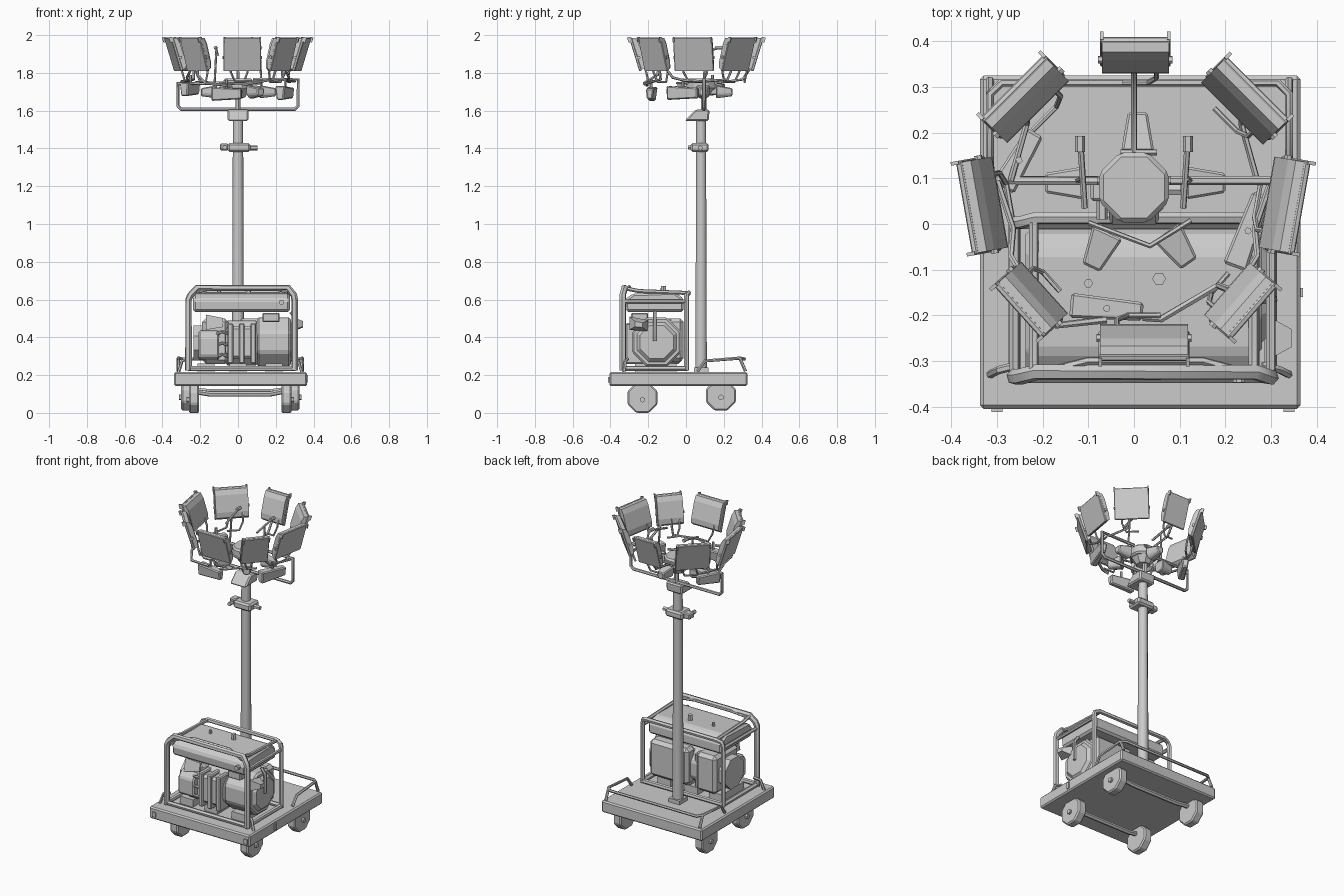
import bpy, bmesh
from math import radians, pi, sin, cos
from mathutils import Matrix, Vector


def finish(name, bm, mat=None, bevel=0, smooth=False):
    bmesh.ops.recalc_face_normals(bm, faces=bm.faces)
    me = bpy.data.meshes.new(name)
    bm.to_mesh(me)
    bm.free()
    ob = bpy.data.objects.new(name, me)
    bpy.context.collection.objects.link(ob)
    if mat:
        me.transform(mat)
    if bevel:
        m = ob.modifiers.new("bevel", 'BEVEL')
        m.width, m.segments = bevel, 1
    if smooth:
        for o in bpy.context.selected_objects:
            o.select_set(False)
        ob.select_set(True)
        bpy.context.view_layer.objects.active = ob
        bpy.ops.object.shade_smooth_by_angle(angle=radians(50))
    return ob


def box(name, x, y, z, bevel=0, mat=None):
    bm = bmesh.new()
    bmesh.ops.create_cube(bm, size=1)
    for v in bm.verts:
        v.co = [(r[0] + r[1]) / 2 + c * (r[1] - r[0]) for r, c in zip((x, y, z), v.co)]
    return finish(name, bm, mat, bevel)


def prism(name, profile, lo, hi, bevel=0, mat=None, inset=1.0):
    # profile is (y, z), extruded along x; inset narrows the far end
    bm = bmesh.new()
    cy = sum(p[0] for p in profile) / len(profile)
    cz = sum(p[1] for p in profile) / len(profile)
    a = [bm.verts.new((lo, *p)) for p in profile]
    b = [bm.verts.new((hi, cy + (p[0] - cy) * inset, cz + (p[1] - cz) * inset)) for p in profile]
    bm.faces.new(a)
    bm.faces.new(b)
    for i in range(len(a)):
        j = (i + 1) % len(a)
        bm.faces.new((a[i], a[j], b[j], b[i]))
    return finish(name, bm, mat, bevel)


def cyl(name, p, r, depth, axis='Z', n=8, r2=None, bevel=0, smooth=False):
    bm = bmesh.new()
    bmesh.ops.create_cone(bm, cap_ends=True, segments=n, radius1=r, radius2=r if r2 is None else r2, depth=depth)
    rot = {'Z': Matrix(), 'X': Matrix.Rotation(pi / 2, 4, 'Y'), 'Y': Matrix.Rotation(pi / 2, 4, 'X')}[axis]
    return finish(name, bm, Matrix.Translation(p) @ rot @ Matrix.Rotation(pi / n, 4, 'Z'), bevel, smooth)


def tube(name, pts, r, n=6):
    # mitred tube swept along a polyline
    P = [Vector(p) for p in pts]
    bm = bmesh.new()
    rings = []
    d = (P[1] - P[0]).normalized()
    u = d.orthogonal().normalized()
    for i, p in enumerate(P):
        d0 = (p - P[i - 1]).normalized() if i else d
        d1 = (P[i + 1] - p).normalized() if i < len(P) - 1 else d0
        t = (d0 + d1).normalized()
        u = (u - t * u.dot(t)).normalized()
        w = t.cross(u)
        rings.append([bm.verts.new(p + r * (u * cos(2 * pi * k / n) + w * sin(2 * pi * k / n))) for k in range(n)])
    for a, b in zip(rings, rings[1:]):
        for k in range(n):
            bm.faces.new((a[k], a[(k + 1) % n], b[(k + 1) % n], b[k]))
    bm.faces.new(rings[0])
    bm.faces.new(rings[-1])
    return finish(name, bm, smooth=True)


# Platform, wheels and axles
box("platform", (-0.338, 0.365), (-0.405, 0.325), (0.142, 0.216), 0.008)
for nm, y, z, half in (("front", -0.23, 0.08, 0.245), ("rear", 0.185, 0.092, 0.285)):
    for s in (-1, 1):
        x = 0.012 + s * half
        cyl(nm + "_wheel", (x, y, z), 0.087, 0.055, 'X', 8, bevel=0.008)
        cyl(nm + "_wheel_bolt", (x + s * 0.03, y, z - 0.01), 0.015, 0.02, 'X', 6)
    tube(nm + "_axle", [(-half, y, z + 0.035), (-0.15, y, z + 0.02), (0.17, y, z + 0.02), (half, y, z + 0.035)], 0.014)
for x in (-0.3, 0.34):
    box("bumper_nub", (x - 0.012, x + 0.012), (-0.412, -0.4), (0.16, 0.19))
box("side_latch", (0.355, 0.37), (-0.16, -0.14), (0.16, 0.2))

# Rear guard rail and front stubs
tube("guard_rail", [(-0.313, 0.06, 0.22), (-0.315, 0.1, 0.275), (-0.315, 0.285, 0.29), (-0.29, 0.31, 0.285),
                    (0.315, 0.31, 0.285), (0.34, 0.285, 0.29), (0.34, 0.1, 0.275), (0.338, 0.06, 0.22)], 0.009)
for s in (-1, 1):
    x = 0.012 + s * 0.328
    tube("guard_rail_leg", [(x, 0.285, 0.29), (x, 0.315, 0.22)], 0.009)
    tube("frame_stay", [(x, -0.33, 0.21), (x - s * 0.02, -0.32, 0.275), (x - s * 0.06, -0.31, 0.285)], 0.009)

# Generator frame
R = 0.016
for nm, y, top, r in (("front", -0.335, 0.662, 0.018), ("rear", 0.003, 0.635, 0.014)):
    tube("generator_%s_hoop" % nm, [(-0.262, y, 0.225), (-0.262, y, 0.6), (-0.25, y, 0.625), (-0.215, y + 0.01, top),
                                   (0.265, y + 0.01, top), (0.295, y, 0.625), (0.3, y, 0.6), (0.3, y, 0.225)], r)
    tube("generator_%s_sill" % nm, [(-0.262, y, 0.235), (0.3, y, 0.235)], 0.014)
for x in (-0.262, 0.3):
    tube("generator_side_sill", [(x, -0.335, 0.235), (x, 0.003, 0.235)], 0.014)
    tube("generator_side_rail", [(x, -0.335, 0.59), (x, 0.003, 0.59)], 0.011)
    xt = -0.22 if x < 0 else 0.262
    tube("generator_top_rail", [(xt, -0.325, 0.66), (xt, -0.25, 0.645), (xt, 0.003, 0.635)], 0.011)
tube("generator_carry_bar", [(-0.22, -0.33, 0.64), (-0.1, -0.3, 0.668), (0.15, -0.3, 0.668), (0.262, -0.33, 0.64)], 0.009)

# Fuel tank
prism("fuel_tank", [(-0.318, 0.535), (-0.325, 0.6), (-0.28, 0.632), (-0.06, 0.64), (-0.012, 0.605), (-0.012, 0.535)],
      -0.238, 0.275, 0.012)
cyl("fuel_cap", (0.055, -0.12, 0.653), 0.015, 0.035, 'Z', 6)
cyl("fuel_gauge", (-0.1, -0.13, 0.645), 0.01, 0.025, 'Z', 6)
cyl("panel_knob", (0.23, -0.335, 0.585), 0.014, 0.025, 'Y', 8)

# Engine and alternator
cyl("alternator", (0.19, -0.155, 0.375), 0.142, 0.18, 'X', 8, bevel=0.012)
cyl("alternator_cover", (0.283, -0.155, 0.375), 0.125, 0.03, 'X', 8, 0.095)
cyl("engine_drum", (0.02, -0.165, 0.37), 0.128, 0.17, 'X', 8, bevel=0.01)
box("engine_head", (-0.05, 0.09), (-0.31, -0.2), (0.285, 0.46), 0.015)
for x in (-0.055, 0.005, 0.065):
    box("cooling_fin", (x, x + 0.03), (-0.318, -0.05), (0.26, 0.475), 0.006)
box("engine_block", (-0.19, -0.05), (-0.26, -0.02), (0.26, 0.5), 0.02)
prism("carburettor", [(-0.3, 0.3), (-0.3, 0.4), (-0.27, 0.435), (-0.2, 0.435), (-0.2, 0.28), (-0.27, 0.28)], -0.21, -0.1, 0.008)
cyl("starter_cover", (-0.21, -0.15, 0.37), 0.1, 0.05, 'X', 8)
for z in (0.3, 0.36, 0.42):
    tube("fuel_pipe", [(-0.11, -0.28, z), (-0.085, -0.3, z + 0.01), (-0.05, -0.28, z)], 0.009)
prism("air_intake", [(-0.3, 0.44), (-0.28, 0.52), (-0.18, 0.5), (-0.18, 0.44)], -0.17, -0.08, inset=0.6)
box("muffler", (0.0, 0.27), (-0.1, -0.012), (0.27, 0.5), 0.02)
box("control_box", (0.13, 0.22), (-0.29, -0.2), (0.48, 0.53), 0.006)
tube("choke_lever", [(0.28, -0.165, 0.535), (0.305, -0.165, 0.5), (0.305, -0.165, 0.38)], 0.01)
prism("outlet_flap", [(-0.3, 0.44), (-0.3, 0.51), (-0.2, 0.49), (-0.2, 0.43)], 0.29, 0.345, inset=0.4)
for x in (-0.17, 0.0, 0.19):
    box("engine_mount", (x - 0.045, x + 0.045), (-0.27, -0.05), (0.214, 0.262))

# Mast with clamp collars
cyl("mast_foot", (0, 0.08, 0.225), 0.055, 0.03, 'Z', 4)
cyl("mast", (0, 0.08, 0.89), 0.032, 1.36, 'Z', 10, 0.027, smooth=True)
box("lower_collar", (-0.055, 0.065), (0.025, 0.12), (1.382, 1.428), 0.01)
box("collar_ear", (-0.095, -0.05), (0.05, 0.1), (1.39, 1.425), 0.006)
cyl("collar_knob", (0.083, 0.075, 1.403), 0.013, 0.04, 'X', 6)
cyl("collar_pin", (-0.07, 0.03, 1.405), 0.012, 0.04, 'Y', 6)
prism("upper_collar", [(-0.008, 1.545), (0.12, 1.545), (0.125, 1.605), (0.05, 1.605)], -0.055, 0.055, 0.008)
tube("mast_stem", [(0, 0.095, 1.59), (0, 0.095, 1.72)], 0.015)

# Light carrier frame and hub
tube("carrier_frame", [(-0.08, 0.095, 1.745), (-0.318, 0.095, 1.745), (-0.318, 0.095, 1.625), (-0.3, 0.095, 1.607),
                       (0.3, 0.095, 1.607), (0.318, 0.095, 1.625), (0.318, 0.095, 1.765), (0.08, 0.095, 1.765)], 0.01)
cyl("hub", (0, 0.08, 1.74), 0.083, 0.06, 'Z', 8, bevel=0.01)
cyl("hub_base", (0, 0.08, 1.695), 0.04, 0.05, 'Z', 8, 0.075)

# Radial mounts around the hub
for x, y, a in ((-0.15, 0.09, 90), (0.155, 0.09, -90), (0.008, 0.2, 0), (-0.075, -0.055, 155), (0.095, -0.05, -145)):
    m = Matrix.Translation((x, y, 1.715)) @ Matrix.Rotation(radians(a), 4, 'Z') @ Matrix.Rotation(pi / 2, 4, 'Z')
    prism("radial_mount", [(-0.036, 0.02), (-0.036, -0.03), (-0.02, -0.05), (0.02, -0.05), (0.036, -0.03), (0.036, 0.02)],
          -0.04, 0.045, 0.005, m, 0.6)
tube("front_mount_bar", [(-0.1, 0.003, 1.745), (0.035, -0.048, 1.745), (0.125, 0.008, 1.745)], 0.006)
tube("rear_mount_bar", [(-0.03, 0.157, 1.745), (0.05, 0.157, 1.745)], 0.007)
for s in (-1, 1):
    tube("handle_post", [(s * 0.125, 0.095, 1.72), (s * 0.115, 0.1, 1.915)], 0.006)
    tube("tee_handle", [(s * 0.108, 0.035, 1.895), (s * 0.118, 0.185, 1.935)], 0.007)
    cyl("handle_grip", (s * 0.118, 0.175, 1.933), 0.011, 0.035, 'Y', 6)


# Ring of flood lamps: centre x, y, facing angle, width
LAMPS = [(0.022, -0.255, 0, 0.2), (0.23, -0.165, 49, 0.16), (0.325, 0.042, 80, 0.21), (0.24, 0.267, 135, 0.2),
         (0.003, 0.365, 180, 0.155), (-0.235, 0.27, -135, 0.2), (-0.328, 0.042, -80, 0.21), (-0.222, -0.163, -48, 0.16)]
for x, y, a, w in LAMPS:
    turn = Matrix.Translation((x, y, 1.902)) @ Matrix.Rotation(radians(a), 4, 'Z')
    m = turn @ Matrix.Rotation(radians(17), 4, 'X')
    h = w / 2
    box("lamp_glass_frame", (-h, h), (-0.02, -0.006), (-0.092, 0.092), 0.003, m)
    prism("lamp_housing", [(-0.006, -0.088), (0.012, -0.082), (0.02, -0.05), (0.02, 0.05), (0.012, 0.082), (-0.006, 0.088)],
          -h + 0.004, h - 0.004, 0, m)
    for s in (-1, 1):
        box("lamp_lug", sorted((s * h, s * (h - 0.008))), (-0.03, -0.012), (0.07, 0.097), 0, m)
        cyl_p = turn @ Vector((s * (h + 0.004), 0.005, -0.02))
        tube("lamp_pivot", [cyl_p, turn @ Vector((s * (h - 0.02), 0.005, -0.02))], 0.009)
    q = 0.6 * h
    tube("lamp_yoke", [turn @ Vector(p) for p in ((-q, 0.02, -0.02), (-q, 0.045, -0.1), (-q * 0.6, 0.055, -0.15),
                                                 (q * 0.6, 0.055, -0.15))], 0.006)

# Ballast boxes hanging below the lamps
for x, y, z, a, ln in ((-0.06, -0.185, 1.69, -5, 0.16), (0.25, -0.015, 1.695, 70, 0.17),
                       (-0.252, 0.14, 1.715, 60, 0.14)):
    m = Matrix.Translation((x, y, z)) @ Matrix.Rotation(radians(a), 4, 'Z')
    prism("ballast_box", [(-0.028, 0.035), (-0.02, -0.038), (0.018, -0.038), (0.028, 0.035)], -ln / 2, ln / 2, 0.006, m, 0.75)
    p = m @ Vector((0, 0, 0.03))
    tube("ballast_hanger", [p, p + Vector((0, 0, 0.045))], 0.008)

# Arms linking the carrier to the lamps
tube("front_right_arm", [(0.02, -0.205, 1.735), (0.06, -0.208, 1.745), (0.185, -0.135, 1.765), (0.21, -0.145, 1.86)], 0.008)
tube("front_left_arm", [(-0.06, -0.21, 1.735), (-0.17, -0.222, 1.745), (-0.215, -0.15, 1.79), (-0.21, -0.14, 1.86)], 0.008)
for s in (-1, 1):
    tube("side_arm", [(s * 0.3, 0.095, 1.755), (s * 0.265, -0.01, 1.76), (s * 0.27, -0.07, 1.775), (s * 0.24, -0.12, 1.84)], 0.007)
    tube("rear_arm", [(s * 0.27, 0.095, 1.755), (s * 0.235, 0.22, 1.765), (s * 0.235, 0.25, 1.84)], 0.007)
tube("rear_centre_arm", [(0, 0.15, 1.745), (0, 0.3, 1.765), (0, 0.35, 1.84)], 0.007)
